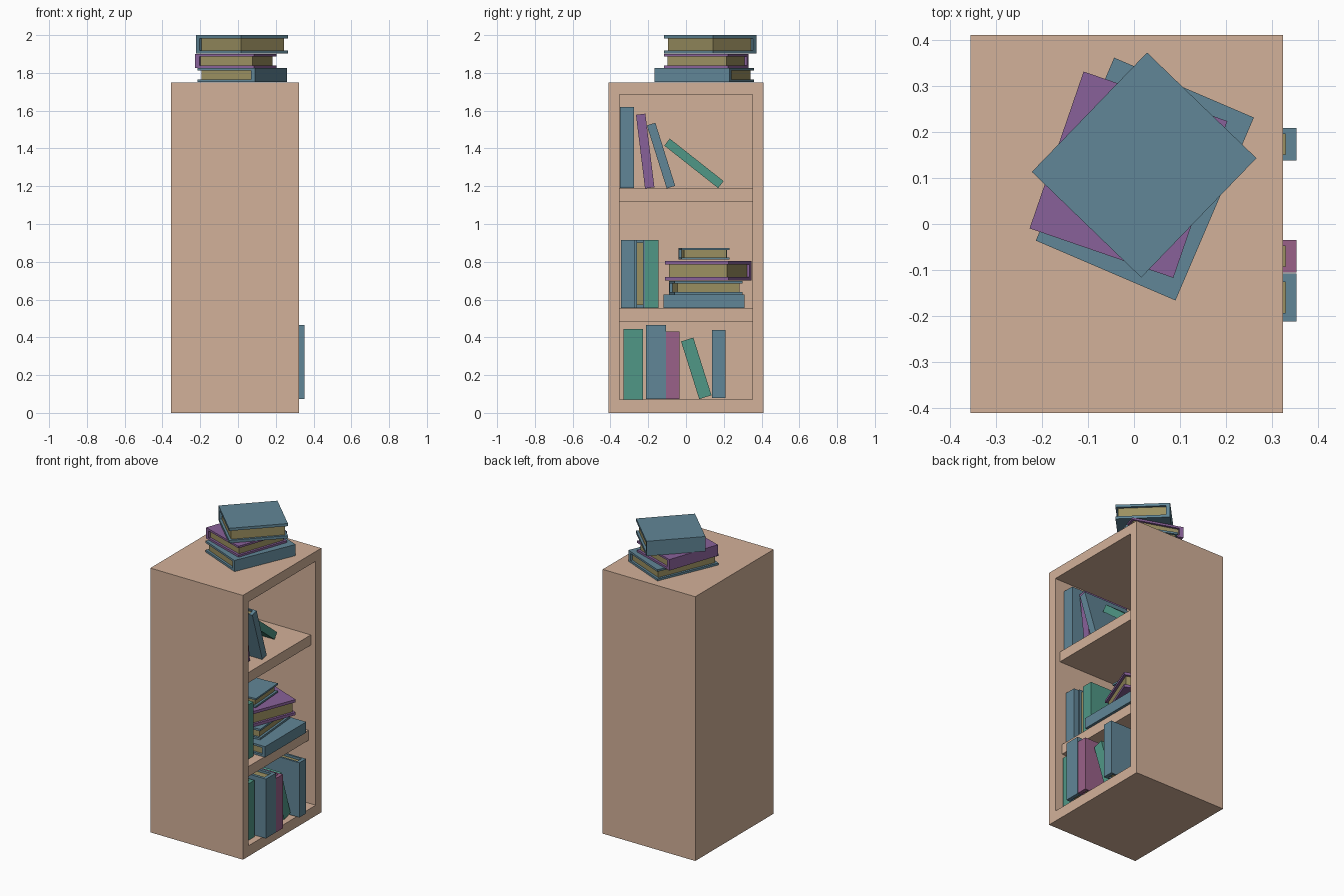
import bpy, bmesh
from math import radians, sin, cos
from mathutils import Matrix, Vector

if "Cube" in bpy.data.objects:
    bpy.data.objects.remove(bpy.data.objects["Cube"])

COLOURS = {
    "wood": (0.65, 0.44, 0.32), "paper": (0.33, 0.28, 0.12),
    "blue": (0.12, 0.24, 0.31), "purple": (0.25, 0.12, 0.32),
    "magenta": (0.32, 0.12, 0.25), "green": (0.08, 0.31, 0.24),
}
MATS = {}
for key, rgb in COLOURS.items():
    MATS[key] = bpy.data.materials.new(key)
    MATS[key].diffuse_color = (*rgb, 1)


def finish(name, bm, mat, matrix=Matrix()):
    bmesh.ops.recalc_face_normals(bm, faces=bm.faces)
    me = bpy.data.meshes.new(name)
    bm.to_mesh(me)
    bm.free()
    me.materials.append(MATS[mat])
    ob = bpy.data.objects.new(name, me)
    ob.matrix_world = matrix
    bpy.context.collection.objects.link(ob)
    return ob


def box_mesh(lo, hi):
    bm = bmesh.new()
    bmesh.ops.create_cube(bm, size=1)
    lo, hi = Vector(lo), Vector(hi)
    for v in bm.verts:
        v.co = Vector(lo[i] + (v.co[i] + 0.5) * (hi[i] - lo[i]) for i in range(3))
    return bm


def book(name, colour, size, matrix):
    """Upright centred book: depth x (spine at +x), thickness y, height z."""
    d, t, h = (s / 2 for s in size)
    board, spine, gap = 0.18 * t * 2, 0.024, 0.015
    # C-shaped cover extruded along its height
    bm = bmesh.new()
    pts = [(-d, -t), (d, -t), (d, t), (-d, t), (-d, t - board),
           (d - spine, t - board), (d - spine, board - t), (-d, board - t)]
    face = bm.faces.new([bm.verts.new((x, y, -h)) for x, y in pts])
    ext = bmesh.ops.extrude_face_region(bm, geom=[face])["geom"]
    bmesh.ops.translate(bm, vec=(0, 0, 2 * h),
                        verts=[g for g in ext if isinstance(g, bmesh.types.BMVert)])
    finish(name + "_cover", bm, colour, matrix)
    # page block set in from the cover edges
    bm = box_mesh((gap - d, board - t, gap - h), (d - spine, t - board, h - gap))
    finish(name + "_pages", bm, "paper", matrix)


def standing(name, colour, y0, z0, t, h, front, lean=0, flip=False, d=0.33):
    """y0, z0 = lower left corner as seen from the open side; lean in degrees."""
    a = radians(lean)
    y = y0 + t / 2 * cos(a) - h / 2 * sin(a)
    z = z0 + t / 2 * sin(a) + h / 2 * cos(a)
    m = Matrix.Translation((front - d / 2, y, z)) @ Matrix.Rotation(a, 4, "X")
    if flip:
        m = m @ Matrix.Rotation(radians(180), 4, "Z")
    book(name, colour, (d, t, h), m)


def lying(name, colour, x, y, z0, z1, yaw, h=0.36, d=0.33):
    """Flat book whose spine points along yaw."""
    m = (Matrix.Translation((x, y, (z0 + z1) / 2)) @ Matrix.Rotation(radians(yaw), 4, "Z")
         @ Matrix.Rotation(radians(90), 4, "X"))
    book(name, colour, (d, z1 - z0, h), m)


# case: a box hollowed from its +x side
bm = box_mesh((-0.355, -0.41, 0), (0.323, 0.41, 1.75))
face = max(bm.faces, key=lambda f: f.calc_center_median().x)
bmesh.ops.inset_region(bm, faces=[face], thickness=0.06)
for v in face.verts:
    v.co.y = -0.352 if v.co.y < 0 else 0.352
    v.co.z = 0.07 if v.co.z < 0.8 else 1.685
ext = bmesh.ops.extrude_face_region(bm, geom=[face])["geom"]
bmesh.ops.translate(bm, vec=(-0.618, 0, 0),
                    verts=[g for g in ext if isinstance(g, bmesh.types.BMVert)])
if face.is_valid:
    bmesh.ops.delete(bm, geom=[face], context="FACES_ONLY")
finish("bookcase", bm, "wood")

# shelves
for name, front, z0, z1 in [("lower_shelf", 0.27, 0.485, 0.552),
                            ("upper_shelf", 0.287, 1.12, 1.188)]:
    finish(name, box_mesh((-0.3, -0.353, z0), (front, 0.353, z1)), "wood")

# bottom row
standing("bottom_book_1", "green", -0.332, 0.071, 0.104, 0.374, 0.28)
standing("bottom_book_2", "blue", -0.212, 0.073, 0.105, 0.393, 0.353)
standing("bottom_book_3", "magenta", -0.105, 0.073, 0.07, 0.357, 0.353)
standing("bottom_book_4", "green", 0.07, 0.073, 0.068, 0.32, 0.29, 17.5)
standing("bottom_book_5", "blue", 0.138, 0.078, 0.07, 0.362, 0.353)

# middle row
standing("middle_book_1", "blue", -0.345, 0.556, 0.074, 0.36, 0.243)
standing("middle_book_2", "blue", -0.27, 0.556, 0.052, 0.36, 0.21, flip=True)
standing("middle_book_3", "green", -0.216, 0.556, 0.07, 0.36, 0.215)
lying("middle_stack_1", "blue", 0.118, 0.095, 0.556, 0.627, 0, h=0.43)
lying("middle_stack_2", "blue", 0.025, 0.105, 0.628, 0.698, 185)
lying("middle_stack_3", "purple", 0.046, 0.118, 0.70, 0.803, 158.5)
lying("middle_stack_4", "blue", 0.03, 0.095, 0.812, 0.873, 184, h=0.255, d=0.22)

# upper row, leaning progressively further
standing("upper_book_1", "blue", -0.35, 1.19, 0.076, 0.43, 0.255)
standing("upper_book_2", "purple", -0.217, 1.188, 0.05, 0.393, 0.205, 7)
standing("upper_book_3", "blue", -0.102, 1.188, 0.047, 0.35, 0.25, 17.5)
standing("upper_book_4", "green", 0.17, 1.19, 0.047, 0.363, 0.148, 51.7)

# stack on top
lying("top_stack_1", "blue", 0.0235, 0.0975, 1.752, 1.826, -23.2, h=0.432)
lying("top_stack_2", "purple", -0.012, 0.107, 1.827, 1.9, 161)
lying("top_stack_3", "blue", 0.022, 0.128, 1.902, 2.0, 136)

for m in bpy.data.materials:
    if m.users and not m.is_grease_pencil:
        m.use_nodes = True
        m.node_tree.nodes["Principled BSDF"].inputs["Base Color"].default_value = m.diffuse_color
